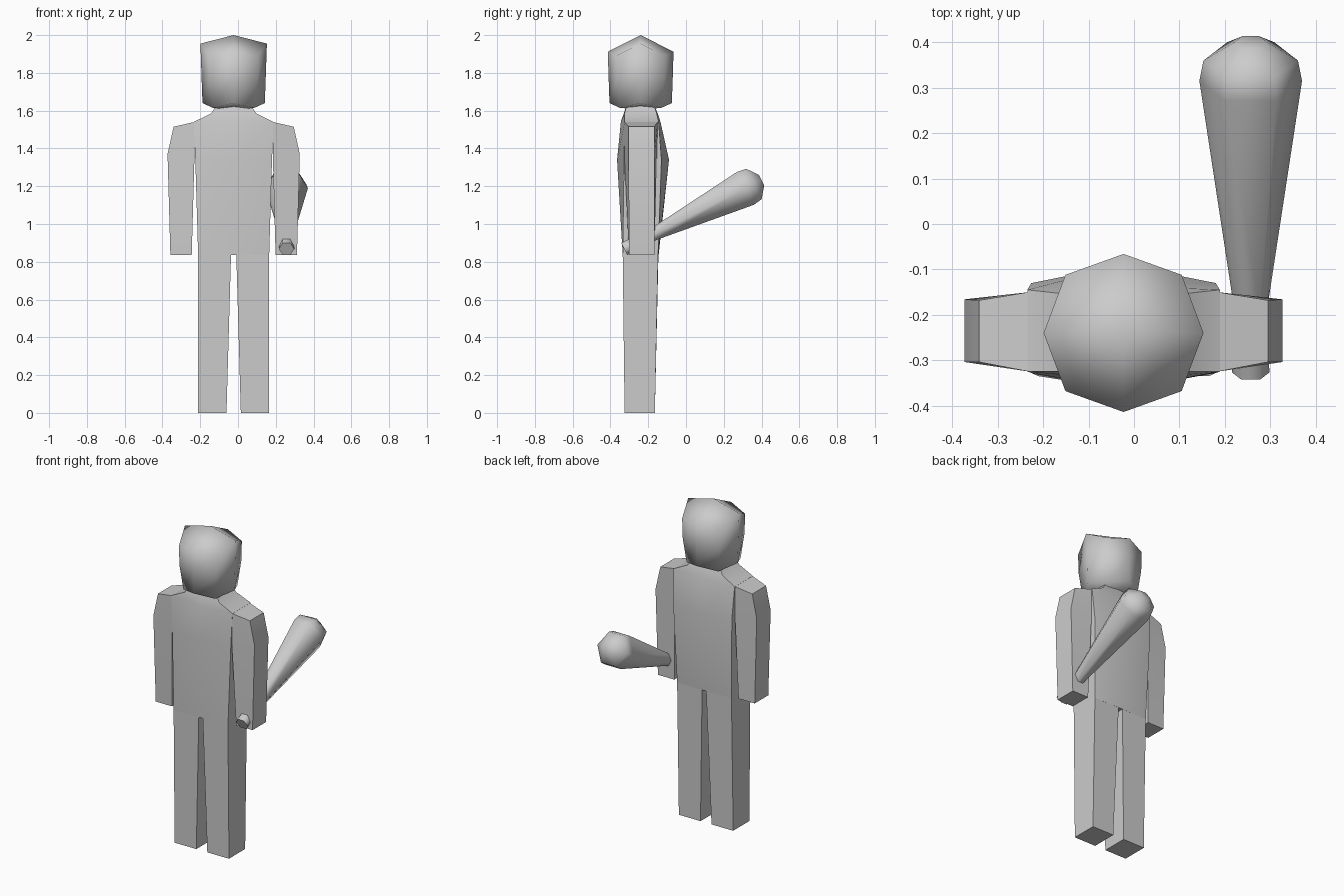
import bpy, bmesh, math
from mathutils import Vector

cube = bpy.data.objects.get("Cube")
if cube:
    bpy.data.objects.remove(cube, do_unlink=True)

CX, CY = -0.023, -0.24   # centre of the figure

grey = bpy.data.materials.new("light grey")
grey.use_nodes = True
grey.diffuse_color = (0.6, 0.6, 0.6, 1)
grey.node_tree.nodes["Principled BSDF"].inputs["Base Color"].default_value = (0.6, 0.6, 0.6, 1)


def loft(name, rings, start=None, end=None, angle=35):
    """Skin a list of equal point loops; ends are flat caps or fans to a tip."""
    bm = bmesh.new()
    loops = [[bm.verts.new(p) for p in ring] for ring in rings]
    n = len(loops[0])
    for a, b in zip(loops, loops[1:]):
        for i in range(n):
            j = (i + 1) % n
            bm.faces.new((a[i], a[j], b[j], b[i]))
    for loop, tip in ((loops[0], start), (loops[-1], end)):
        if tip is None:
            bm.faces.new(loop)
        else:
            t = bm.verts.new(tip)
            for i in range(n):
                bm.faces.new((loop[i], loop[(i + 1) % n], t))
    bmesh.ops.recalc_face_normals(bm, faces=bm.faces)
    mesh = bpy.data.meshes.new(name)
    bm.to_mesh(mesh)
    bm.free()
    mesh.materials.append(grey)
    ob = bpy.data.objects.new(name, mesh)
    bpy.context.collection.objects.link(ob)
    bpy.ops.object.select_all(action='DESELECT')
    ob.select_set(True)
    bpy.context.view_layer.objects.active = ob
    bpy.ops.object.shade_smooth_by_angle(angle=math.radians(angle))
    return ob


# Torso and neck: height, half width, side front/back y, centre front/back y
def torso_ring(z, w, f, b, cf, cb):
    return [(CX - w, f, z), (CX, cf, z), (CX + w, f, z),
            (CX + w, b, z), (CX, cb, z), (CX - w, b, z)]


loft("torso", [torso_ring(*r) for r in (
    (0.835, 0.188, -0.335, -0.148, -0.335, -0.145),
    (1.34, 0.203, -0.328, -0.13, -0.365, -0.09),
    (1.54, 0.212, -0.325, -0.145, -0.345, -0.135),
    (1.585, 0.12, -0.325, -0.155, -0.33, -0.15),
    (1.645, 0.08, -0.31, -0.175, -0.31, -0.175))])


# Arms and legs: box sections given by outer and inner distance from centre
def limb_ring(s, out, zo, inn, zi, of, ob, nf, nb):
    return [(CX + s * out, of, zo), (CX + s * out, ob, zo),
            (CX + s * inn, nb, zi), (CX + s * inn, nf, zi)]


for side, s in (("left", 1), ("right", -1)):
    loft(side + "_arm", [limb_ring(s, *r) for r in (
        (0.335, 0.835, 0.222, 0.835, -0.302, -0.168, -0.302, -0.168),
        (0.35, 1.37, 0.208, 1.34, -0.304, -0.166, -0.325, -0.155),
        (0.318, 1.515, 0.208, 1.54, -0.304, -0.168, -0.325, -0.15))], angle=20)
    loft(side + "_leg", [limb_ring(s, *r) for r in (
        (0.188, 0, 0.038, 0, -0.325, -0.165, -0.325, -0.165),
        (0.188, 0.837, 0.014, 0.837, -0.335, -0.148, -0.335, -0.146))])


# Head: eight-sided rings with raised sides and lowered corners
def head_ring(side, front, corner, z_side, z_front, z_corner):
    pts = []
    for k in range(8):
        a = k * math.pi / 4
        r, z = (corner * math.sqrt(2), z_corner) if k % 2 else (
            (front, z_front) if k in (2, 6) else (side, z_side))
        pts.append((CX + r * math.cos(a), CY + r * math.sin(a), z))
    return pts


loft("head", [head_ring(0.165, 0.165, 0.11, 1.64, 1.64, 1.615),
              head_ring(0.17, 0.17, 0.126, 1.78, 1.78, 1.77),
              head_ring(0.176, 0.174, 0.128, 1.955, 1.912, 1.89)],
     start=(CX, CY, 1.605), end=(CX, CY, 2.0), angle=80)

# Club: six-sided taper held in the left hand, pointing back and up
axis = Vector((0, 0.894, 0.447))
up = Vector((0, -0.447, 0.894))


def club_ring(y, r):
    c = Vector((0.257, y, 0.868 + (y + 0.327) * 0.5))
    return [c + Vector((r * math.cos(k * math.pi / 3), 0, 0))
            + up * r * math.sin(k * math.pi / 3) for k in range(6)]


loft("club", [club_ring(y, r) for y, r in (
    (-0.327, 0.041), (-0.17, 0.039), (0.315, 0.113), (0.36, 0.104), (0.4, 0.036))], angle=62)
